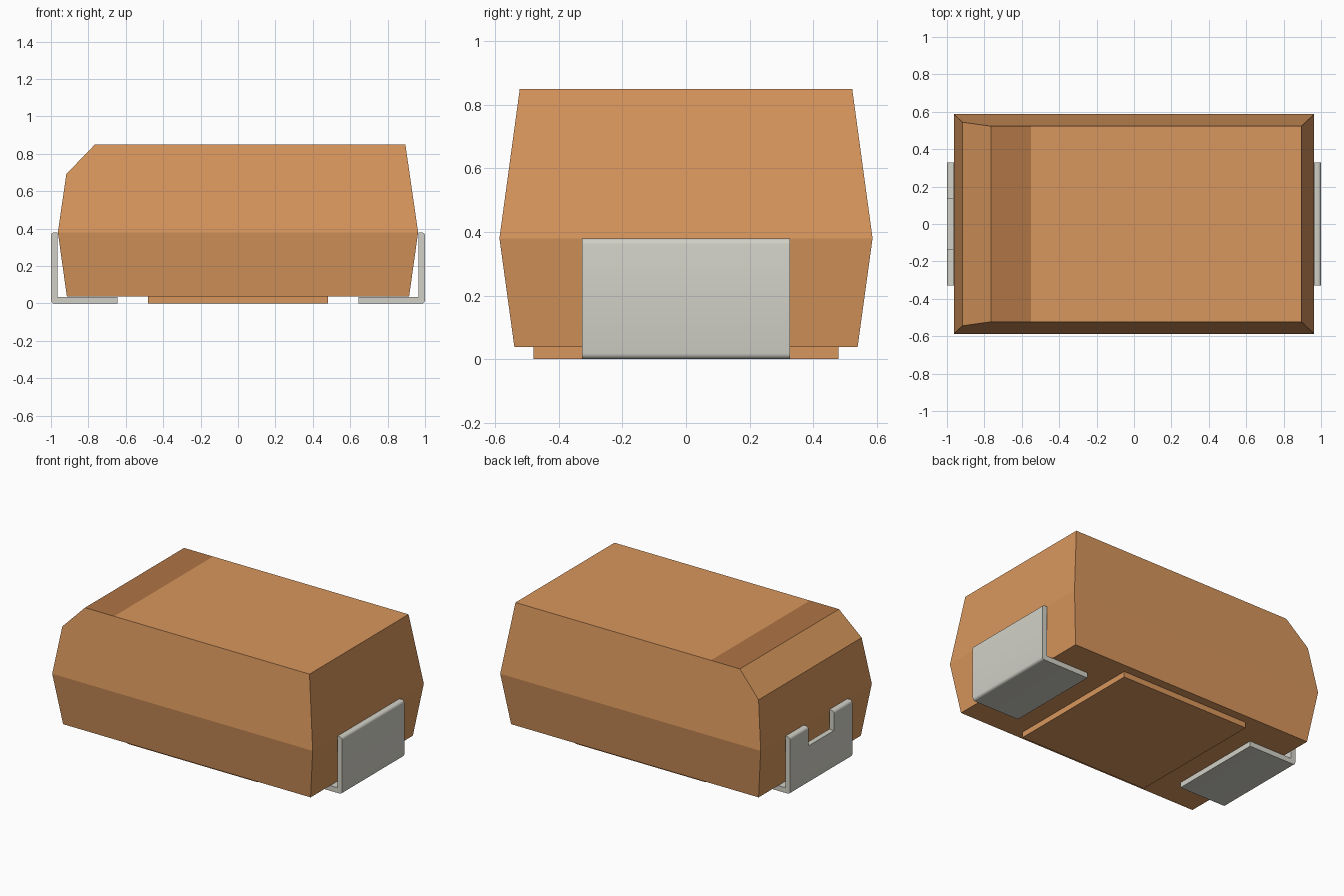
import bpy, bmesh
from mathutils import Vector

old = bpy.data.objects.get("Cube")
if old:
    bpy.data.objects.remove(old, do_unlink=True)


def material(name, rgb):
    lin = [((c / 255 + 0.055) / 1.055) ** 2.4 for c in rgb] + [1.0]
    m = bpy.data.materials.new(name)
    m.use_nodes = True
    m.diffuse_color = lin
    m.node_tree.nodes["Principled BSDF"].inputs["Base Color"].default_value = lin
    return m


TAN = material("tan resin", (217, 151, 93))
BAND = material("dark brown band", (175, 117, 69))
METAL = material("grey metal", (210, 209, 199))


def finish(bm, name, *mats):
    bmesh.ops.recalc_face_normals(bm, faces=bm.faces)
    mesh = bpy.data.meshes.new(name)
    bm.to_mesh(mesh)
    bm.free()
    for m in mats:
        mesh.materials.append(m)
    ob = bpy.data.objects.new(name, mesh)
    bpy.context.collection.objects.link(ob)
    return ob


def box(name, lo, hi, mat):
    bm = bmesh.new()
    bmesh.ops.create_cube(bm, size=1)
    for v in bm.verts:
        v.co = [(a + b) / 2 + c * (b - a) for a, b, c in zip(lo, hi, v.co)]
    return finish(bm, name, mat)


# Body: three stacked rectangles, widest at the parting line
bm = bmesh.new()
rings = []
for hx, hy, z in ((0.915, 0.54, 0.038), (0.963, 0.587, 0.38), (0.895, 0.523, 0.85)):
    rings.append([bm.verts.new((sx * hx, sy * hy, z))
                  for sx, sy in ((-1, -1), (1, -1), (1, 1), (-1, 1))])
bm.faces.new(rings[0])
bm.faces.new(rings[2])
for low, high in zip(rings, rings[1:]):
    for i in range(4):
        j = (i + 1) % 4
        bm.faces.new((low[i], low[j], high[j], high[i]))

# Chamfer along the upper edge at the marked end
cut = bmesh.ops.bisect_plane(bm, geom=bm.verts[:] + bm.edges[:] + bm.faces[:],
                             plane_co=(-0.765, 0, 0.85),
                             plane_no=Vector((-0.16, 0, 0.155)), clear_outer=True)
bmesh.ops.contextual_create(
    bm, geom=[e for e in cut["geom_cut"] if isinstance(e, bmesh.types.BMEdge)])

# Polarity band cut into the top face
top = max(bm.faces, key=lambda f: f.calc_center_median().z)
bmesh.ops.bisect_plane(bm, geom=[top] + list(top.edges) + list(top.verts),
                       plane_co=(-0.55, 0, 0), plane_no=(1, 0, 0))
for f in bm.faces:
    if all(v.co.z > 0.849 and v.co.x < -0.54 for v in f.verts):
        f.material_index = 1
finish(bm, "body", TAN, BAND)

# Raised pad under the body
box("base_pad", (-0.48, -0.48, 0), (0.48, 0.48, 0.038), TAN)


# L-shaped terminals with rounded outer corners
def terminal(name, side):
    profile = ((0.643, 0), (1, 0), (1, 0.38), (0.965, 0.38), (0.965, 0.035), (0.643, 0.035))
    bm = bmesh.new()
    face = bm.faces.new([bm.verts.new((side * x, -0.328, z)) for x, z in profile])
    ext = bmesh.ops.extrude_face_region(bm, geom=[face])["geom"]
    bmesh.ops.translate(bm, vec=(0, 0.656, 0),
                        verts=[v for v in ext if isinstance(v, bmesh.types.BMVert)])
    outer = [e for e in bm.edges
             if all(abs(v.co.x) > 0.999 for v in e.verts)
             and abs(e.verts[0].co.y - e.verts[1].co.y) > 0.1]
    bmesh.ops.bevel(bm, geom=outer, offset=0.018, segments=4, profile=0.5, affect='EDGES')
    return finish(bm, name, METAL)


left_terminal = terminal("left_terminal", 1)
right_terminal = terminal("right_terminal", -1)

# Notch in the terminal at the marked end
cutter = box("notch_cutter", (-1.1, -0.135, 0.25), (-0.9, 0.135, 0.5), METAL)
cutter.hide_render = True
mod = right_terminal.modifiers.new("notch", 'BOOLEAN')
mod.operation = 'DIFFERENCE'
mod.solver = 'EXACT'
mod.object = cutter
bpy.context.view_layer.objects.active = right_terminal
bpy.ops.object.modifier_apply(modifier=mod.name)
bpy.data.objects.remove(cutter, do_unlink=True)

# Smooth only the terminal bends
for ob in bpy.context.view_layer.objects:
    ob.select_set(ob in (left_terminal, right_terminal))
bpy.ops.object.shade_smooth_by_angle()
